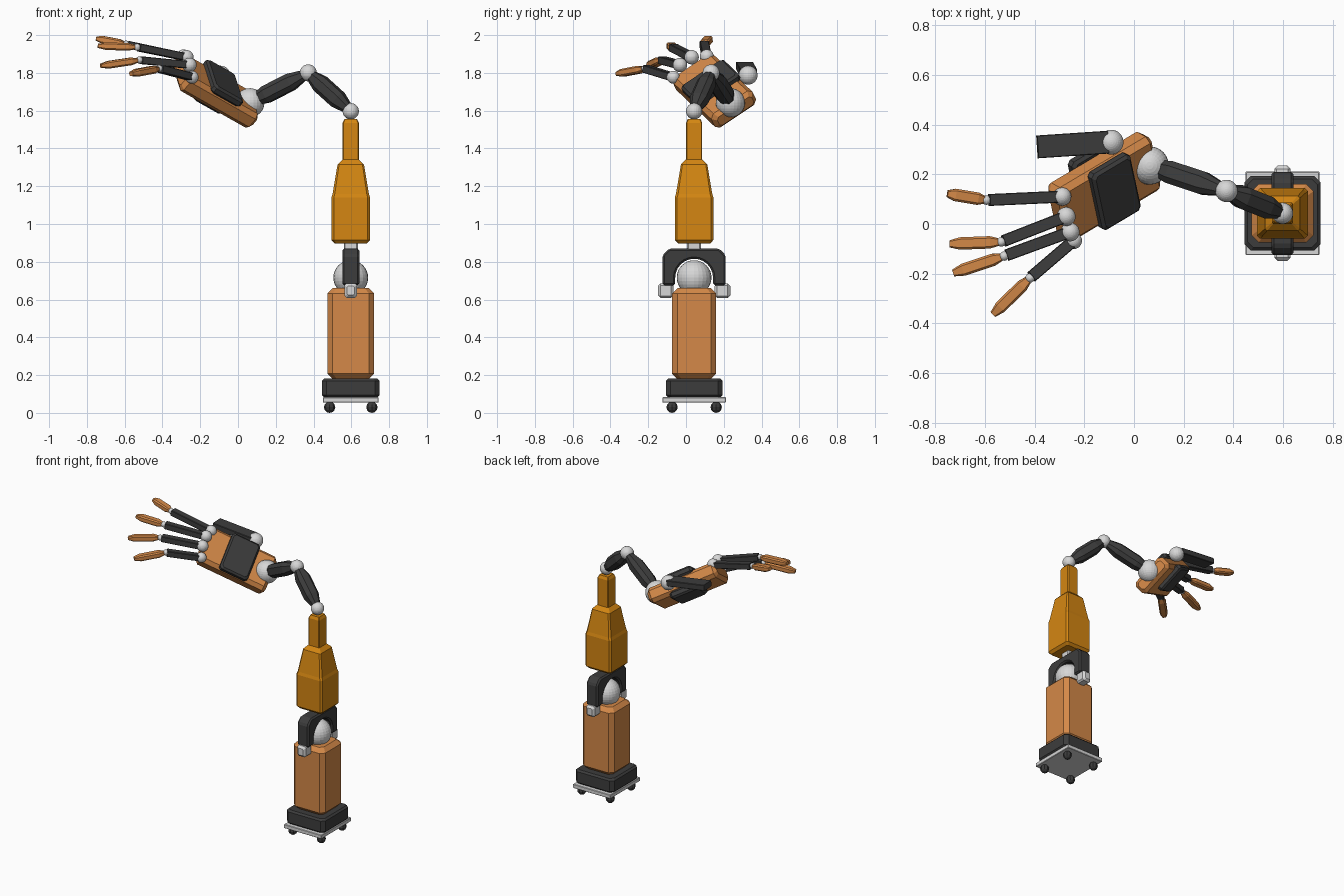
import bpy, bmesh, math
from mathutils import Vector

cube = bpy.data.objects.get("Cube")
if cube:
    bpy.data.objects.remove(cube, do_unlink=True)


def material(name, r, g, b):
    m = bpy.data.materials.new(name)
    m.use_nodes = True
    m.diffuse_color = (r, g, b, 1)
    m.node_tree.nodes["Principled BSDF"].inputs["Base Color"].default_value = (r, g, b, 1)
    return m


COPPER = material("copper orange", 0.66, 0.25, 0.065)
GOLD = material("amber gold", 0.66, 0.24, 0.006)
DARK = material("charcoal", 0.046, 0.046, 0.046)
LIGHT = material("light grey", 0.68, 0.68, 0.68)


def finish(name, bm, mat):
    bmesh.ops.recalc_face_normals(bm, faces=bm.faces)
    mesh = bpy.data.meshes.new(name)
    bm.to_mesh(mesh)
    bm.free()
    mesh.materials.append(mat)
    ob = bpy.data.objects.new(name, mesh)
    bpy.context.collection.objects.link(ob)
    return ob


def loft(name, mat, origin, axis, up, sections, cut=0.2):
    """Chamfered rectangles (distance, half width, half height) joined along an axis."""
    axis = Vector(axis).normalized()
    side = Vector(up).cross(axis).normalized()
    up = axis.cross(side)
    bm = bmesh.new()
    rings = []
    for d, w, h in sections:
        c = cut * min(w, h)
        outline = [(w, h - c), (w - c, h), (c - w, h), (-w, h - c),
                   (-w, c - h), (c - w, -h), (w - c, -h), (w, c - h)]
        rings.append([bm.verts.new(Vector(origin) + axis * d + side * a + up * b)
                      for a, b in outline])
    for lo, hi in zip(rings, rings[1:]):
        for i in range(len(lo)):
            j = (i + 1) % len(lo)
            bm.faces.new((lo[i], lo[j], hi[j], hi[i]))
    bm.faces.new(rings[0])
    bm.faces.new(rings[-1])
    return finish(name, bm, mat)


def block(name, mat, origin, axis, up, length, w, h, bevel, cut=0.2):
    """Box along an axis, chamfered at both ends."""
    return loft(name, mat, origin, axis, up,
                [(0, w - bevel, h - bevel), (bevel, w, h),
                 (length - bevel, w, h), (length, w - bevel, h - bevel)], cut)


def limb(name, mat, a, b, up, sections, cut=0.25):
    """Loft between two points, distances given as fractions."""
    a, b = Vector(a), Vector(b)
    length = (b - a).length
    return loft(name, mat, a, b - a, up, [(t * length, w, h) for t, w, h in sections], cut)


def ball(name, mat, centre, radius, seg=24, rings=16):
    bm = bmesh.new()
    bmesh.ops.create_uvsphere(bm, u_segments=seg, v_segments=rings, radius=radius)
    bmesh.ops.translate(bm, verts=bm.verts, vec=Vector(centre))
    return finish(name, bm, mat)


X, Y, Z = Vector((1, 0, 0)), Vector((0, 1, 0)), Vector((0, 0, 1))
BX, BY = 0.597, 0.043


def at(z):
    return (BX, BY, z)


# Rolling base: half widths run along y, half heights along x for upright lofts
for sx in (-1, 1):
    for sy in (-1, 1):
        ball("wheel", DARK, (BX + sx * 0.112, BY + sy * 0.117, 0.03), 0.03, 8, 6)
block("base_plate", LIGHT, at(0.055), Z, X, 0.028, 0.168, 0.148, 0.003, 0.02)
block("base_box", DARK, at(0.082), Z, X, 0.1, 0.15, 0.152, 0.012, 0.16)
block("lower_column", COPPER, at(0.18), Z, X, 0.48, 0.117, 0.124, 0.028, 0.24)

# Swivel joint with arched bracket and feet
ball("swivel_ball", LIGHT, at(0.716), 0.092)
bm = bmesh.new()
outer = [(0.167, 0.675), (0.167, 0.835), (0.132, 0.87),
         (-0.132, 0.87), (-0.167, 0.835), (-0.167, 0.675)]
arch = [(-0.1 * math.cos(math.pi * i / 12), 0.716 + 0.1 * math.sin(math.pi * i / 12))
        for i in range(13)]
profile = outer + [(-0.1, 0.675)] + arch + [(0.1, 0.675)]
face = bm.faces.new([bm.verts.new((BX - 0.045, BY + y, z)) for y, z in profile])
moved = bmesh.ops.extrude_face_region(bm, geom=[face])["geom"]
bmesh.ops.translate(bm, vec=X * 0.09, verts=[v for v in moved if isinstance(v, bmesh.types.BMVert)])
bracket = finish("swivel_bracket", bm, DARK)
bev = bracket.modifiers.new("chamfer", "BEVEL")
bev.width, bev.segments, bev.limit_method, bev.angle_limit = 0.01, 1, "ANGLE", math.radians(40)
for s in (-1, 1):
    block("bracket_foot", LIGHT, (BX, BY + s * 0.108, 0.647), Y * s, Z, 0.084, 0.033, 0.038, 0.014, 0.3)
block("neck_post", LIGHT, at(0.85), Z, X, 0.07, 0.037, 0.037, 0.002)

# Stepped upper column
loft("upper_column", GOLD, at(0), Z, X,
     [(z, w, w) for z, w in ((0.897, 0.085), (0.915, 0.102), (1.14, 0.102), (1.16, 0.096),
                             (1.315, 0.07), (1.342, 0.043), (1.535, 0.043), (1.555, 0.034))], 0.12)

# Arm
shoulder, elbow, wrist = at(1.597), (0.372, 0.133, 1.8), (0.063, 0.235, 1.642)
ball("shoulder_ball", LIGHT, shoulder, 0.043)
ball("elbow_ball", LIGHT, elbow, 0.045)
ball("wrist_ball", LIGHT, wrist, 0.077)
ARM = [(0.06, 0.026, 0.026), (0.3, 0.046, 0.046), (0.72, 0.046, 0.046), (0.96, 0.026, 0.026)]
limb("upper_arm", DARK, shoulder, elbow, Z, ARM, 0.5)
limb("forearm", DARK, elbow, wrist, Z, ARM, 0.5)

# Palm with a plate on its back and one beneath
C = Vector((-0.12, 0.15, 1.705))
U = Vector((-0.772, -0.459, 0.438)).normalized()
V = Vector((0.2, -0.8, -0.56)).normalized()
N = U.cross(V).normalized()
block("palm", COPPER, C - U * 0.245, U, N, 0.49, 0.133, 0.052, 0.022, 0.45)
block("hand_back_plate", DARK, C + N * 0.035 - U * 0.005, N, U, 0.05, 0.138, 0.1, 0.012, 0.15)
block("palm_pad", DARK, C - N * 0.035 - V * 0.045, -N, U, 0.05, 0.105, 0.1, 0.012, 0.15)

# Fingers: knuckle, middle joint, tip end, knuckle radius
FINGERS = {
    "index": ((-0.289, 0.11, 1.887), (-0.594, 0.096, 1.952), (-0.75, 0.122, 1.982), 0.037),
    "middle": ((-0.273, 0.03, 1.883), (-0.534, -0.072, 1.936), (-0.742, -0.08, 1.943), 0.038),
    "ring": ((-0.257, -0.032, 1.842), (-0.522, -0.129, 1.868), (-0.726, -0.197, 1.837), 0.038),
    "little": ((-0.243, -0.067, 1.777), (-0.418, -0.217, 1.823), (-0.566, -0.363, 1.795), 0.034),
}
BONE = [(0.04, 0.024, 0.02), (0.96, 0.024, 0.02)]
TIP = [(0.06, 0.016, 0.012), (0.22, 0.025, 0.02), (0.8, 0.025, 0.02), (1, 0.014, 0.011)]
for name, (knuckle, joint, tip, radius) in FINGERS.items():
    ball(name + "_knuckle", LIGHT, knuckle, radius)
    limb(name + "_finger", DARK, knuckle, joint, Z, BONE, 0.15)
    ball(name + "_joint", LIGHT, joint, 0.019, 16, 10)
    limb(name + "_fingertip", COPPER, joint, tip, Z, TIP, 0.4)

# Thumb
thumb = (-0.092, 0.329, 1.788)
ball("thumb_knuckle", LIGHT, thumb, 0.05)
limb("thumb", DARK, (-0.105, 0.329, 1.803), (-0.388, 0.31, 1.838), Z,
     [(0, 0.046, 0.02), (1, 0.046, 0.02)], 0.15)
